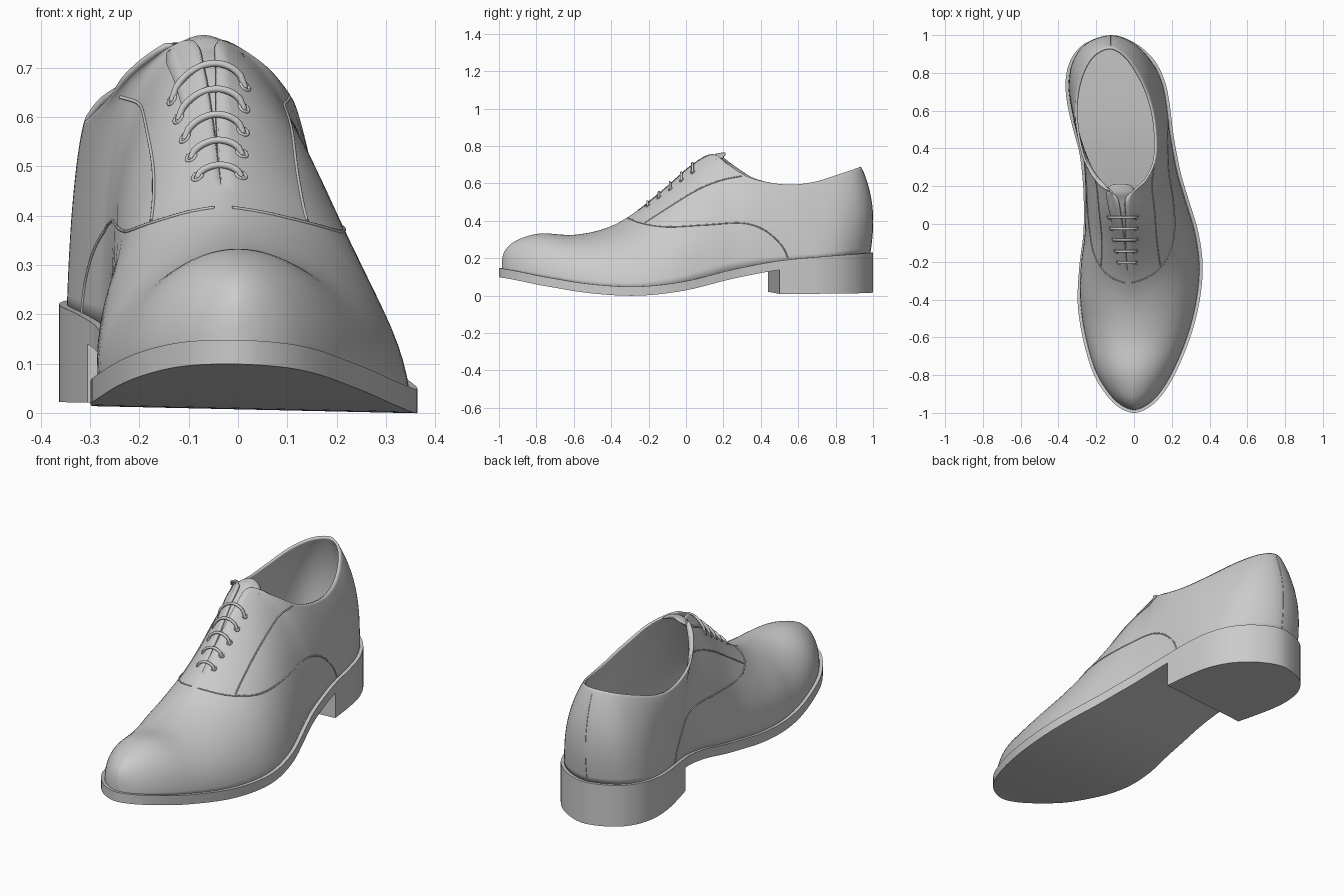
import bpy, bmesh, math
from mathutils import Vector
from mathutils.bvhtree import BVHTree

if "Cube" in bpy.data.objects:
    bpy.data.objects.remove(bpy.data.objects["Cube"])

SUB, NV = 6, 18

# Stations toe -> heel: sole y, right x, left x | top line y, z, right x, left x | roundness
ROWS = [
    (-1.00, .000, .000, -.985, .170, .000, .000, 1.0),
    (-.970, .080, -.080, -.970, .238, .000, .000, 1.0),
    (-.900, .152, -.150, -.905, .296, .000, .000, 1.0),
    (-.780, .224, -.220, -.780, .332, .000, .000, 1.0),
    (-.600, .298, -.272, -.600, .325, -.004, -.004, 1.0),
    (-.420, .345, -.298, -.430, .360, -.015, -.015, .92),
    (-.230, .364, -.290, -.290, .434, -.030, -.030, .8),
    (-.050, .342, -.268, -.120, .570, -.040, -.050, .7),
    (.120, .292, -.266, .030, .700, -.040, -.072, .68),
    (.260, .250, -.274, .140, .757, -.034, -.098, .68),
    (.380, .225, -.290, .220, .705, .055, -.195, .6),
    (.500, .205, -.322, .340, .632, .113, -.268, .45),
    (.640, .188, -.354, .520, .595, .113, -.306, .4),
    (.760, .162, -.362, .670, .605, .080, -.306, .4),
    (.870, .105, -.335, .800, .643, .020, -.274, .5),
    (.955, .010, -.260, .895, .675, -.050, -.215, .6),
    (1.00, -.12, -.120, .935, .690, -.130, -.130, .6),
]
WELT = [.140, .097, .060, .049, .077, .137, .183, .206, .220]  # welt height, y = -1 .. 1


def spline(p, t):
    a, b, c, d = p
    return .5 * (2*b + (c-a)*t + (2*a-5*b+4*c-d)*t*t + (3*b-a-3*c+d)*t**3)


def tilt(x):
    return .022 * (.36 - x)


def welt_z(y, x):
    f = min(max((y + 1) / .25, 0), 7.999)
    i = int(f)
    return spline([WELT[min(max(i+k, 0), 8)] for k in (-1, 0, 1, 2)], f - i) + tilt(x)


def finish(ob, angle=40):
    bpy.context.view_layer.objects.active = ob
    ob.select_set(True)
    bpy.ops.object.shade_smooth_by_angle(angle=math.radians(angle))
    ob.select_set(False)


def add_mesh(name, verts, faces, merge=0.0, recalc=False):
    bm = bmesh.new()
    vs = [bm.verts.new(v) for v in verts]
    for f in faces:
        bm.faces.new([vs[i] for i in f])
    if merge:
        bmesh.ops.remove_doubles(bm, verts=bm.verts, dist=merge)
    if recalc:
        bmesh.ops.recalc_face_normals(bm, faces=bm.faces)
    me = bpy.data.meshes.new(name)
    bm.to_mesh(me)
    bm.free()
    ob = bpy.data.objects.new(name, me)
    bpy.context.collection.objects.link(ob)
    return ob


def add_tube(name, paths, radius):
    cu = bpy.data.curves.new(name, 'CURVE')
    cu.dimensions, cu.bevel_depth, cu.bevel_resolution = '3D', radius, 2
    cu.use_fill_caps = True
    for pts in paths:
        s = cu.splines.new('POLY')
        s.points.add(len(pts) - 1)
        for p, q in zip(s.points, pts):
            p.co = (*q, 1)
    ob = bpy.data.objects.new(name, cu)
    bpy.context.collection.objects.link(ob)


# Closed ring of stations: right side out, left side back (left side is fuller)
ring = [(r[1], r[0], r[5], r[3], r[4], r[7]) for r in ROWS]
ring += [(r[2], r[0], r[6], r[3], r[4], min(1, r[7] + .2 * (r[0] < .8))) for r in ROWS[-2:0:-1]]
m = len(ring)
samples = []
for i in range(m):
    for s in range(SUB):
        quad = [ring[(i+k) % m] for k in (-1, 0, 1, 2)]
        samples.append([spline(c, s / SUB) for c in zip(*quad)])
n = len(samples)
outline = [Vector(s[:2]) for s in samples]

# Upper: loft from the welt to the ridge and the top line
verts = []
for i, (bx, by, tx, ty, tz, k) in enumerate(samples):
    d = outline[(i+1) % n] - outline[i-1]
    out = Vector((d.y, -d.x)).normalized()
    base, top = outline[i] - out * .016, Vector((tx, ty))
    zb = welt_z(by, bx) - .008
    bulge = .026 * min(max((by - .75) / .22, 0), 1)
    if bx < 0:
        bulge += .026 * max(0, 1 - ((by + .05) / .45)**2)
    for j in range(NV + 1):
        v = j / NV
        a = v * math.pi / 2
        h = (1-k) * v + k * (1 - math.cos(a))
        s = (1-k) * v + k * math.sin(a)
        p = base.lerp(top, h) + out * bulge * math.sin(math.pi * min(s, 1))
        verts.append((p.x, p.y, zb + (tz - zb) * s))
w = NV + 1
faces = [(i*w+j, (i+1) % n*w+j, (i+1) % n*w+j+1, i*w+j+1) for i in range(n) for j in range(NV)]
upper = add_mesh("upper", verts, faces, merge=.0015)
bm = bmesh.new()
bm.from_mesh(upper.data)
skin = BVHTree.FromBMesh(bm)
bm.free()
mod = upper.modifiers.new("leather", 'SOLIDIFY')
mod.thickness, mod.offset = .012, -1
finish(upper, 50)


# Sole and heel: slabs following the outline
def slab(name, pairs, bottom):
    vs, fs = [], []
    for r, l in pairs:
        for p in (outline[r], outline[-l % n]):
            vs += [(p.x, p.y, welt_z(p.y, p.x)), (p.x, p.y, bottom(p.y, p.x))]
    for i in range(len(pairs) - 1):
        a, b = 4*i, 4*i + 4
        fs += [(a, b, b+2, a+2), (a+1, a+3, b+3, b+1), (a, a+1, b+1, b), (a+2, b+2, b+3, a+3)]
    e = 0 if pairs[0][0] != 0 else 4 * len(pairs) - 4
    fs.append((e, e+1, e+3, e+2))
    finish(add_mesh(name, vs, fs, merge=.0002, recalc=True))


half = n // 2
i_r = next(i for i in range(half) if outline[i].y >= .49)
i_l = next(i for i in range(half) if outline[i].y >= .42)
slab("sole", [(i, min(i, i_l)) for i in range(i_r + 1)], lambda y, x: welt_z(y, x) - .049)
slab("heel", [(max(i, i_r), i) for i in range(i_l, half + 1)], lambda y, x: .006 + tilt(x))


# Seams: side-view paths projected on both sides of the upper
def smooth_path(pts, steps=10):
    q = [pts[0]] + pts + [pts[-1]]
    return [[spline(c, s / steps) for c in zip(*q[i:i+4])]
            for i in range(len(q) - 3) for s in range(steps)] + [pts[-1]]


def project(path, side):
    hits = [skin.ray_cast(Vector((side, y, z)), Vector((-side, 0, 0)))[0] for y, z in path]
    return [h for h in hits if h]


vamp = [(-.315, .418), (-.24, .388), (-.1, .368), (.1, .378), (.3, .388), (.42, .35), (.51, .27), (.545, .2)]
quarter = [(-.22, .39), (-.1, .468), (.05, .56), (.18, .615), (.3, .64)]
for name, path in (("vamp_seam", vamp), ("quarter_seam", quarter)):
    add_tube(name, [project(smooth_path(path), s) for s in (1, -1)], .0035)
back = [skin.ray_cast(Vector((-.125, 2, .23 + .022*i)), Vector((0, -1, 0)))[0] for i in range(21)]
add_tube("back_seam", [[p for p in back if p]], .002)

# Tongue: y, z, centre x, half width
TONGUE = [(-.29, .414, -.03, .02), (-.2, .488, -.038, .035), (-.1, .575, -.045, .05), (.04, .698, -.056, .07),
          (.14, .752, -.066, .08), (.195, .765, -.07, .065), (.212, .766, -.07, .03)]
rows = smooth_path(TONGUE, 4)
tv = [(cx + hw*t/4, y, z - .008 * (y < .15) - .4*hw*(t/4)**2) for y, z, cx, hw in rows for t in range(-4, 5)]
tf = [(i*9+j, i*9+j+1, i*9+j+10, i*9+j+9) for i in range(len(rows)-1) for j in range(8)]
tongue = add_mesh("tongue", tv, tf)
tongue.modifiers.new("thick", 'SOLIDIFY').thickness = .008
finish(tongue, 50)

# Laces and eyelets: each lace arches just clear of the facings
DOWN = Vector((0, 0, -1))
laces = []
for i in range(5):
    y = .035 - .06 * i
    a, b = Vector(), Vector()
    for end, x in ((a, -.134 + .013 * i), (b, .014 - .002 * i)):
        p, nrm = skin.ray_cast(Vector((x, y, 2)), DOWN)[:2]
        end[:] = p
        bpy.ops.mesh.primitive_torus_add(major_radius=.011, minor_radius=.0035, major_segments=20, minor_segments=8,
                                         location=p, rotation=nrm.to_track_quat('Z', 'Y').to_euler())
        eyelet = bpy.context.object
        eyelet.name = "eyelet"
        finish(eyelet, 60)
    line = [a.lerp(b, t / 16) for t in range(17)]
    hits = [(skin.ray_cast(Vector((p.x, y, 2)), DOWN)[0], p) for p in line]
    rise = max(h.z - p.z for h, p in hits if h) + .008  # rays through the facing gap miss
    laces.append([p + Vector((0, 0, rise * math.sin(math.pi * t / 16) ** .5 - .003)) if 0 < t < 16
                  else p - Vector((0, 0, .003)) for t, p in enumerate(line)])
add_tube("laces", laces, .007)
